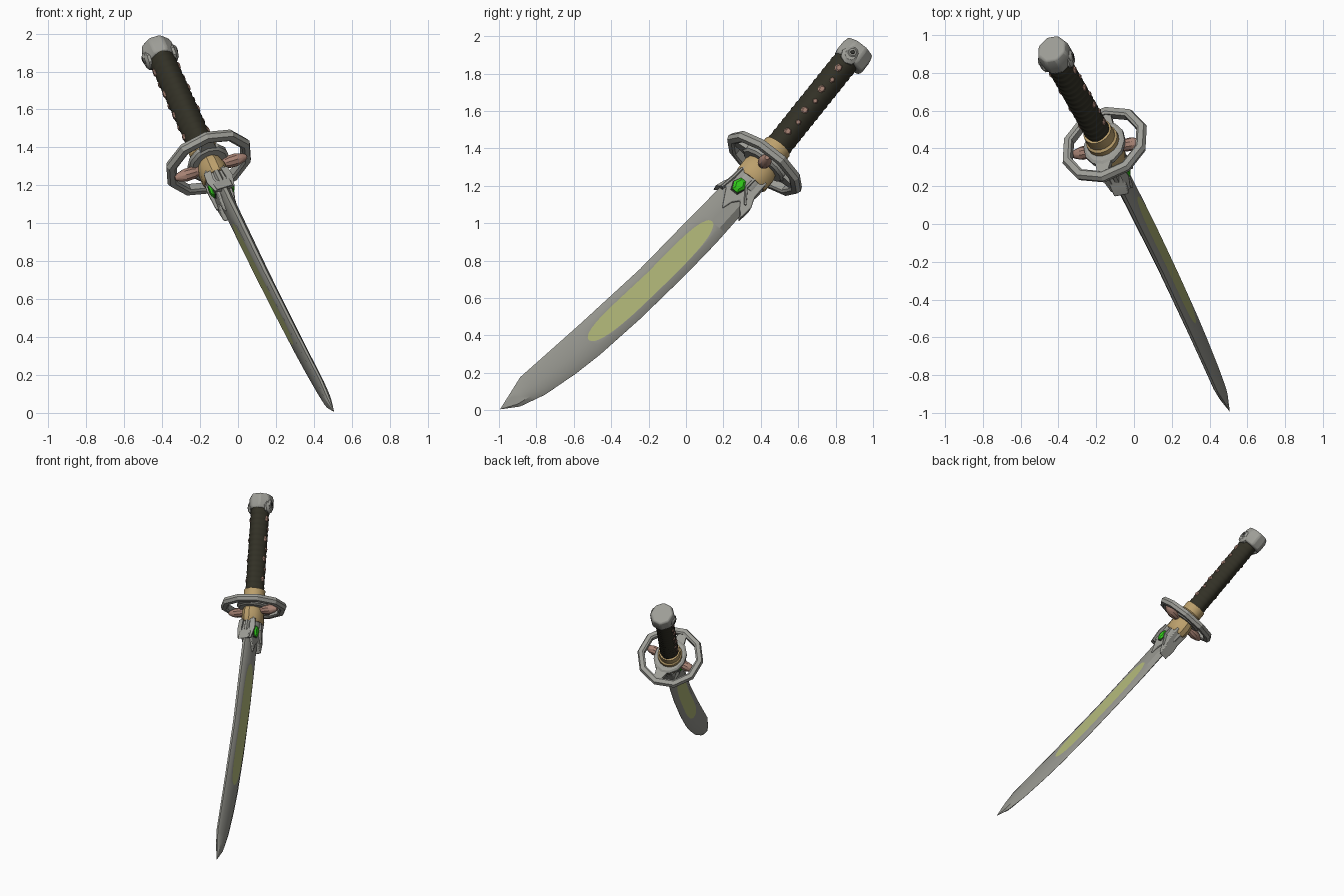
import bpy, bmesh, math
from mathutils import Matrix, Vector

if "Cube" in bpy.data.objects:
    bpy.data.objects.remove(bpy.data.objects["Cube"])

# Sword frame: n = across the flat faces, u = towards the spine, s = towards the pommel
N = Vector((0.941, 0.172, 0.289)).normalized()
A = Vector((-0.334, 0.589, 0.736))
A = (A - N * A.dot(N)).normalized()
W = N.cross(A)
FRAME = Matrix((N, -W, A)).transposed().to_4x4()
FRAME.translation = (-0.155, 0.42, 1.32)


def material(name, r, g, b):
    m = bpy.data.materials.new(name)
    m.use_nodes = True
    m.diffuse_color = (r, g, b, 1)
    m.node_tree.nodes["Principled BSDF"].inputs["Base Color"].default_value = (r, g, b, 1)
    return m


STEEL = material("steel grey", 0.34, 0.34, 0.31)
BLADE = material("blade grey", 0.29, 0.29, 0.26)
GLOW = material("pale yellow green", 0.42, 0.45, 0.18)
WRAP = material("dark wrap", 0.032, 0.03, 0.019)
BRASS = material("tan brass", 0.5, 0.35, 0.15)
COPPER = material("dusty copper", 0.38, 0.22, 0.17)
GEM = material("bright green", 0.03, 0.6, 0.01)
DARK = material("dark recess", 0.035, 0.035, 0.03)


def loft(name, rings, mats, loop=False, rule=None, bevel=0):
    """Skin a list of rings of (n, u, s) points."""
    bm = bmesh.new()
    rows = [[bm.verts.new((n, -u, s)) for n, u, s in ring] for ring in rings]
    k = len(rows[0])
    pairs = list(zip(rows, rows[1:])) + ([(rows[-1], rows[0])] if loop else [])
    for a, b in pairs:
        for i in range(k):
            j = (i + 1) % k
            bm.faces.new((a[i], a[j], b[j], b[i]))
    if not loop:
        bm.faces.new(rows[0][::-1])
        bm.faces.new(rows[-1])
    bmesh.ops.recalc_face_normals(bm, faces=bm.faces[:])
    if rule:
        for f in bm.faces:
            f.material_index = rule(f.calc_center_median())
    me = bpy.data.meshes.new(name)
    bm.to_mesh(me)
    bm.free()
    for m in mats:
        me.materials.append(m)
    ob = bpy.data.objects.new(name, me)
    bpy.context.scene.collection.objects.link(ob)
    ob.matrix_world = FRAME
    if bevel:
        mod = ob.modifiers.new("Bevel", "BEVEL")
        mod.width = bevel
        mod.segments = 2
    bpy.ops.object.select_all(action="DESELECT")
    ob.select_set(True)
    bpy.context.view_layer.objects.active = ob
    bpy.ops.object.shade_smooth_by_angle(angle=math.radians(32))
    return ob


def oval(rn, ru, s, k=24, u0=0, turn=0.0):
    return [(rn * math.cos(t), u0 + ru * math.sin(t), s)
            for t in (math.tau * (i + turn) / k for i in range(k))]


def stack(name, levels, mat, k=24, u0=0, turn=0.0, bevel=0):
    return loft(name, [oval(rn, ru, s, k, u0, turn) for rn, ru, s in levels], [mat], bevel=bevel)


def stud(name, u, s, ru, rs, n0, n1, mat, k=4, side=1):
    """Small faceted piece standing out of a flat side."""
    rings = [[(side * n, u + f * ru * math.cos(math.tau * i / k), s + f * rs * math.sin(math.tau * i / k))
              for i in range(k)] for n, f in ((n0, 1), ((n0 + n1) / 2, 1), (n1, 0.6))]
    return loft(name, rings, [mat])


def along(points, s):
    """Height u of a polyline at position s (points run from hilt to tip)."""
    for (s0, u0), (s1, u1) in zip(points, points[1:]):
        if s >= s1:
            return u0 + (u1 - u0) * (s - s0) / (s1 - s0)
    return points[-1][1]


# Blade: edge and spine curves, skinned with a ridged section
spine = [(-0.1, 0.085), (-0.28, 0.107), (-0.53, 0.132), (-0.91, 0.167), (-1.36, 0.233),
         (-1.81, 0.306), (-2.02, 0.283)]
edge = [(-0.1, -0.08), (-0.31, -0.075), (-0.53, -0.064), (-0.77, -0.043), (-1.13, 0.0), (-1.43, 0.048),
        (-1.6, 0.086), (-1.8, 0.144), (-1.94, 0.209), (-2.02, 0.281)]
G0, G1 = -0.45, -1.41


def glow_half(s):
    t = (2 * s - G0 - G1) / (G0 - G1)
    return 0.28 * math.sqrt(max(0, 1 - abs(t) ** 5)) + 0.005


def blade_ring(s):
    lo, hi = along(edge, s), along(spine, s)
    h = min(0.028 + 0.006 * s, 0.16 * (hi - lo))
    g = glow_half(s)
    cols = [(0, 0.05), (0.2, 1), (0.49 - g, 1), (0.49 + g, 1), (0.85, 1), (1, 0.35)]
    half = [(h * w, lo + f * (hi - lo), s) for f, w in cols]
    return half + [(-n, u, s) for n, u, s in reversed(half)]


def glow_rule(c):
    if not G1 < c.z < G0:
        return 0
    lo, hi = along(edge, c.z), along(spine, c.z)
    f = (-c.y - lo) / (hi - lo)
    return int(abs(f - 0.49) < glow_half(c.z) * 0.8 and abs(c.x) > 0.005)


stations = {-0.1 - 0.04 * i for i in range(48)} | {p[0] for p in spine + edge}
stations |= {G0, G0 - 0.008, G0 - 0.02, G1, G1 + 0.008, G1 + 0.02}
loft("blade", [blade_ring(s) for s in sorted(stations, reverse=True)], [BLADE, GLOW], rule=glow_rule)

# Pronged fitting that grips the blade, with a gem on each side
claw = [(-0.1, 0.075), (-0.18, 0.08), (-0.23, 0.11), (-0.285, 0.13), (-0.25, 0.08), (-0.3, 0.055),
        (-0.36, 0.025), (-0.3, 0.005), (-0.265, -0.025), (-0.3, -0.05), (-0.34, -0.085),
        (-0.26, -0.095), (-0.2, -0.075), (-0.1, -0.08)]
loft("blade_fitting", [[(d * (0.055 + 0.07 * (s + 0.1)), u, s) for s, u in claw] for d in (-1, 1)],
     [STEEL], bevel=0.006)
stack("fitting_neck", [(0.058, 0.08, -0.19), (0.064, 0.088, -0.1)], STEEL, 12)
for side in (-1, 1):
    stud("gem_rim", 0.03, -0.205, 0.044, 0.056, 0.03, 0.058, DARK, 6, side)
    stud("gem", 0.03, -0.205, 0.034, 0.046, 0.045, 0.066, GEM, 6, side)
    # Raised arms framing the gem
    for u0, u1 in ((0.075, 0.1), (-0.015, -0.06)):
        arm = [(0.058, u0, -0.12), (0.064, u0 + 0.008, -0.19), (0.046, u1, -0.27)]
        loft("gem_arm", [[(side * (n + dn), u + du, s) for dn, du in
                          ((-0.03, -0.014), (-0.03, 0.014), (0.008, 0.005), (0.008, -0.005))]
                         for n, u, s in arm], [STEEL])

# Guard: faceted open ring, inner plate and spokes
ring = []
for i in range(10):
    t = math.tau * (i + 0.5) / 10
    ring.append([(r * math.cos(t), r * math.sin(t), s) for r, s in
                 ((0.192, -0.02), (0.205, -0.028), (0.235, -0.024), (0.245, 0),
                  (0.235, 0.024), (0.205, 0.028), (0.192, 0.02))])
loft("guard_ring", ring, [STEEL], loop=True)
stack("guard_plate", [(0.1, 0.125, -0.022), (0.115, 0.14, -0.01), (0.115, 0.14, 0.012),
                      (0.1, 0.125, 0.022)], STEEL, 12)
for side in (-1, 1):
    loft("guard_spoke", [[(n, side * u, s) for n, s in
                          ((-w, -0.013), (w, -0.013), (w, 0.013), (-w, 0.013))]
                         for u, w in ((0.1, 0.05), (0.205, 0.025))], [STEEL])
    # Copper knobs bridging the plate and the ring
    knob = [(0.06, 0.02), (0.1, 0.034), (0.14, 0.036), (0.18, 0.024), (0.2, 0.012)]
    loft("guard_knob", [[(side * n, r * math.cos(math.tau * i / 10), -0.035 + r * math.sin(math.tau * i / 10))
                         for i in range(10)] for n, r in knob], [COPPER])

# Collars either side of the guard
stack("lower_collar", [(0.068, 0.09, -0.13), (0.076, 0.098, -0.115), (0.076, 0.098, -0.05),
                       (0.066, 0.088, -0.02)], BRASS, 12, turn=0.5)
stack("upper_collar", [(0.088, 0.092, 0.015), (0.088, 0.092, 0.05), (0.078, 0.08, 0.06),
                       (0.078, 0.08, 0.12)], BRASS, 16)

# Grip: wound cords make a crossed ripple
grip = []
for i in range(65):
    s = 0.1 + 0.01 * i
    row = []
    for n, u, _ in oval(1, 1, s, 32):
        t = math.atan2(u, n)
        r = 0.067 + 0.004 * math.sin(s * 78 + 2 * t) * math.sin(s * 78 - 2 * t)
        row.append((r * n, r * u * 1.03, s))
    grip.append(row)
loft("grip", grip, [WRAP])
for side in (-1, 1):
    for i in range(7):
        big = 1 if i % 2 == 0 else 0.75
        stud("grip_diamond", 0.006 * (-1) ** i, 0.2 + 0.077 * i, 0.022 * big, 0.026 * big, 0.055, 0.074,
             COPPER, 6, side)

# Pommel cap with an eyelet on each side
stack("pommel", [(0.083, 0.09, 0.735), (0.09, 0.097, 0.76), (0.09, 0.096, 0.815), (0.078, 0.086, 0.85)],
      STEEL, 8, u0=-0.012, turn=0.5, bevel=0.01)
for side in (-1, 1):
    stud("pommel_tab", 0, 0.755, 0.05, 0.05, 0.06, 0.09, STEEL, 8, side)
    stud("eyelet_rim", 0, 0.772, 0.034, 0.034, 0.07, 0.095, STEEL, 12, side)
    stud("eyelet_hole", 0, 0.772, 0.018, 0.018, 0.07, 0.098, DARK, 10, side)
